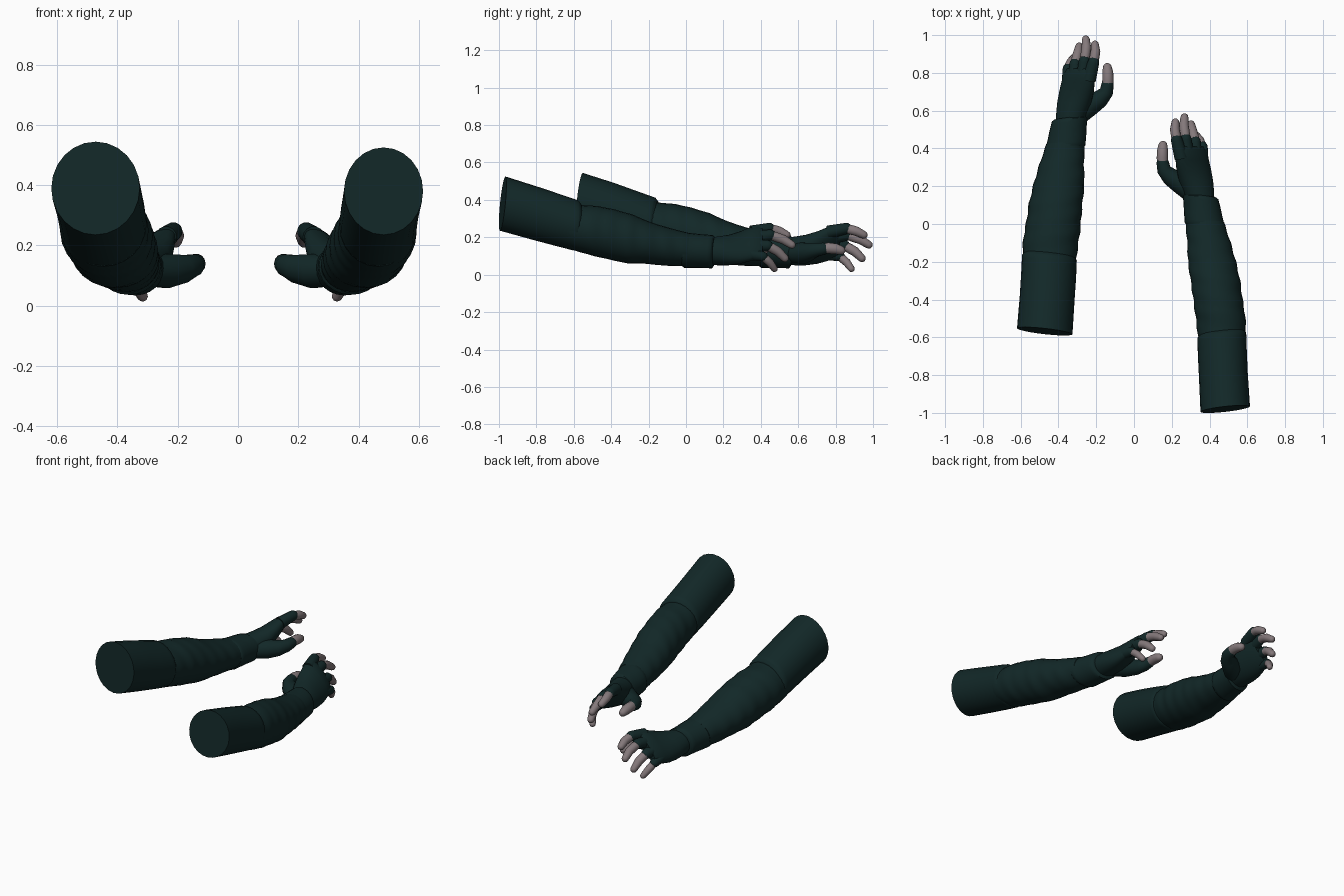
import bpy, bmesh, math
from mathutils import Vector

if "Cube" in bpy.data.objects:
    bpy.data.objects.remove(bpy.data.objects["Cube"])


def material(name, rgb):
    m = bpy.data.materials.new(name)
    m.diffuse_color = (*rgb, 1)
    m.use_nodes = True
    m.node_tree.nodes["Principled BSDF"].inputs["Base Color"].default_value = m.diffuse_color
    return m


CLOTH = material("dark teal cloth", (0.006, 0.021, 0.021))
SKIN = material("grey skin", (0.23, 0.19, 0.197))


def loft(name, rings, mat, place):
    """Skin a list of point rings, cap both ends, and place them on one side."""
    bm = bmesh.new()
    rows = [[bm.verts.new(place(p)) for p in ring] for ring in rings]
    n = len(rows[0])
    for a, b in zip(rows, rows[1:]):
        for i in range(n):
            j = (i + 1) % n
            bm.faces.new((a[i], a[j], b[j], b[i]))
    bm.faces.new(rows[0])
    bm.faces.new(rows[-1])
    bmesh.ops.recalc_face_normals(bm, faces=bm.faces)
    mesh = bpy.data.meshes.new(name)
    bm.to_mesh(mesh)
    bm.free()
    mesh.materials.append(mat)
    obj = bpy.data.objects.new(name, mesh)
    bpy.context.collection.objects.link(obj)
    bpy.ops.object.select_all(action='DESELECT')
    obj.select_set(True)
    bpy.context.view_layer.objects.active = obj
    bpy.ops.object.shade_smooth_by_angle(angle=math.radians(50))


def sleeve(name, sections, place, wide=0.0, shear=(0.1, 0.1), folds=0.0, sub=4, n=24):
    """Sleeve from (y, x_min, x_max, z_min, z_max) sections with soft cloth folds."""
    rings = []
    steps = [(a, b, k / sub) for a, b in zip(sections, sections[1:]) for k in range(sub)]
    steps.append((sections[-1], sections[-1], 0))
    for a, b, t in steps:
        y, x0, x1, z0, z1 = [p + (q - p) * t for p, q in zip(a, b)]
        x0 -= wide * min(1, max(0, -y * 2.2))
        z1 += wide * 0.6 * min(1, max(0, -y * 1.2))
        cx, cz = (x0 + x1) / 2, (z0 + z1) / 2
        ring = []
        for i in range(n):
            w = math.tau * i / n
            r = 1 + folds * math.sin(y * 62 + 2.2 * math.sin(w + 1)) * (0.6 + 0.4 * math.cos(2 * w))
            dx, dz = (x1 - x0) / 2 * r * math.cos(w), (z1 - z0) / 2 * r * math.sin(w)
            ring.append(Vector((cx + dx, y + shear[0] * dx + shear[1] * dz, cz + dz)))
        rings.append(ring)
    loft(name, rings, CLOTH, place)


def digit(name, path, radii, mat, place, n=14):
    """Round tube along a path, ending in a rounded tip."""
    pts = [Vector(p) for p in path]
    radii = list(radii)
    end, r = pts[-1], radii[-1]
    d = (end - pts[-2]).normalized()
    for a in (30, 55, 75, 86):
        pts.append(end + d * r * math.sin(math.radians(a)))
        radii.append(r * math.cos(math.radians(a)))
    rings = []
    for i, (p, r) in enumerate(zip(pts, radii)):
        t = (pts[min(i + 1, len(pts) - 1)] - pts[max(i - 1, 0)]).normalized()
        u = t.cross(Vector((0, 0, 1))).normalized()
        v = u.cross(t)
        rings.append([p + r * (u * math.cos(math.tau * k / n) + v * math.sin(math.tau * k / n))
                      for k in range(n)])
    loft(name, rings, mat, place)


def tilted_palm(name, sections, place, n=24):
    """Palm from (centre, half width, half thickness, roll in degrees) sections."""
    rings = []
    for c, w, h, roll in sections:
        a = math.radians(roll)
        u, v = Vector((math.cos(a), 0, -math.sin(a))), Vector((math.sin(a), 0, math.cos(a)))
        rings.append([Vector(c) + u * w * math.cos(math.tau * k / n) + v * h * math.sin(math.tau * k / n)
                      for k in range(n)])
    loft(name, rings, CLOTH, place)


# Sleeve profiles: y, x range, z range
UPPER = [(-0.98, 0.352, 0.614, 0.235, 0.525), (-0.80, 0.344, 0.602, 0.185, 0.468),
         (-0.68, 0.338, 0.597, 0.153, 0.428), (-0.59, 0.336, 0.594, 0.13, 0.398),
         (-0.575, 0.345, 0.582, 0.14, 0.38)]
FOREARM = [(-0.66, 0.345, 0.588, 0.155, 0.385), (-0.56, 0.335, 0.593, 0.122, 0.372),
           (-0.48, 0.325, 0.588, 0.10, 0.366), (-0.40, 0.314, 0.575, 0.082, 0.35),
           (-0.30, 0.30, 0.562, 0.060, 0.322), (-0.20, 0.286, 0.54, 0.058, 0.28),
           (-0.10, 0.282, 0.512, 0.048, 0.25), (0.01, 0.273, 0.476, 0.044, 0.222)]
CUFF = [(-0.015, 0.275, 0.478, 0.044, 0.22), (-0.005, 0.268, 0.482, 0.036, 0.225),
        (0.07, 0.264, 0.464, 0.036, 0.217), (0.142, 0.258, 0.447, 0.034, 0.211),
        (0.15, 0.27, 0.436, 0.046, 0.20)]
# Fingers: knuckle, glove edge, middle joint, tip centre
FINGERS = {
    "index": [(0.25, 0.35, 0.228), (0.226, 0.445, 0.247), (0.216, 0.50, 0.232), (0.219, 0.538, 0.213)],
    "middle": [(0.285, 0.35, 0.195), (0.274, 0.45, 0.212), (0.264, 0.52, 0.188), (0.267, 0.565, 0.16)],
    "ring": [(0.325, 0.34, 0.155), (0.324, 0.435, 0.155), (0.31, 0.49, 0.125), (0.302, 0.528, 0.088)],
    "little": [(0.36, 0.31, 0.115), (0.363, 0.41, 0.098), (0.347, 0.448, 0.065), (0.329, 0.472, 0.032)],
}


def build_arm(side, place, wide):
    sleeve(side + "_upper_sleeve", UPPER, place, wide, (0.11, 0.1))
    sleeve(side + "_forearm_sleeve", FOREARM, place, wide, (0, 0.1), 0.018, 6)
    sleeve(side + "_cuff", CUFF, place, wide * 0.5, (-0.12, 0.04), 0.006)
    # Gloved palm, rolled so the thumb side is raised
    tilted_palm(side + "_palm", [
        ((0.352, 0.11, 0.125), 0.075, 0.07, 25), ((0.342, 0.17, 0.127), 0.085, 0.074, 30),
        ((0.328, 0.23, 0.132), 0.100, 0.070, 36), ((0.316, 0.29, 0.145), 0.111, 0.060, 42),
        ((0.308, 0.34, 0.162), 0.116, 0.051, 46), ((0.303, 0.385, 0.176), 0.112, 0.042, 48),
        ((0.300, 0.41, 0.18), 0.097, 0.028, 48)], place)
    # Fingerless glove stubs and bare fingers
    for name, (a, b, c, d) in FINGERS.items():
        r = 0.022 if name == "little" else 0.0255
        digit(f"{side}_{name}_glove", [a, b], (0.036, r + 0.005), CLOTH, place)
        start = Vector(b).lerp(Vector(a), 0.15)
        digit(f"{side}_{name}_finger", [start, b, Vector(b).lerp(Vector(c), 0.6), c, d],
              (r, r, r * 1.02, r, r * 0.82), SKIN, place)
    # Thumb
    digit(side + "_thumb_glove",
          [(0.32, 0.15, 0.115), (0.25, 0.215, 0.115), (0.19, 0.252, 0.123),
           (0.158, 0.288, 0.134), (0.152, 0.325, 0.139)],
          (0.05, 0.058, 0.047, 0.037, 0.033), CLOTH, place)
    digit(side + "_thumb", [(0.153, 0.31, 0.138), (0.150, 0.35, 0.142), (0.151, 0.39, 0.138), (0.153, 0.416, 0.13)],
          (0.029, 0.030, 0.029, 0.024), SKIN, place)


build_arm("right", lambda p: p, 0.0)
build_arm("left", lambda p: Vector((0.012 - p.x - 0.018 * max(0, -p.y), p.y + 0.412, p.z)), 0.032)
